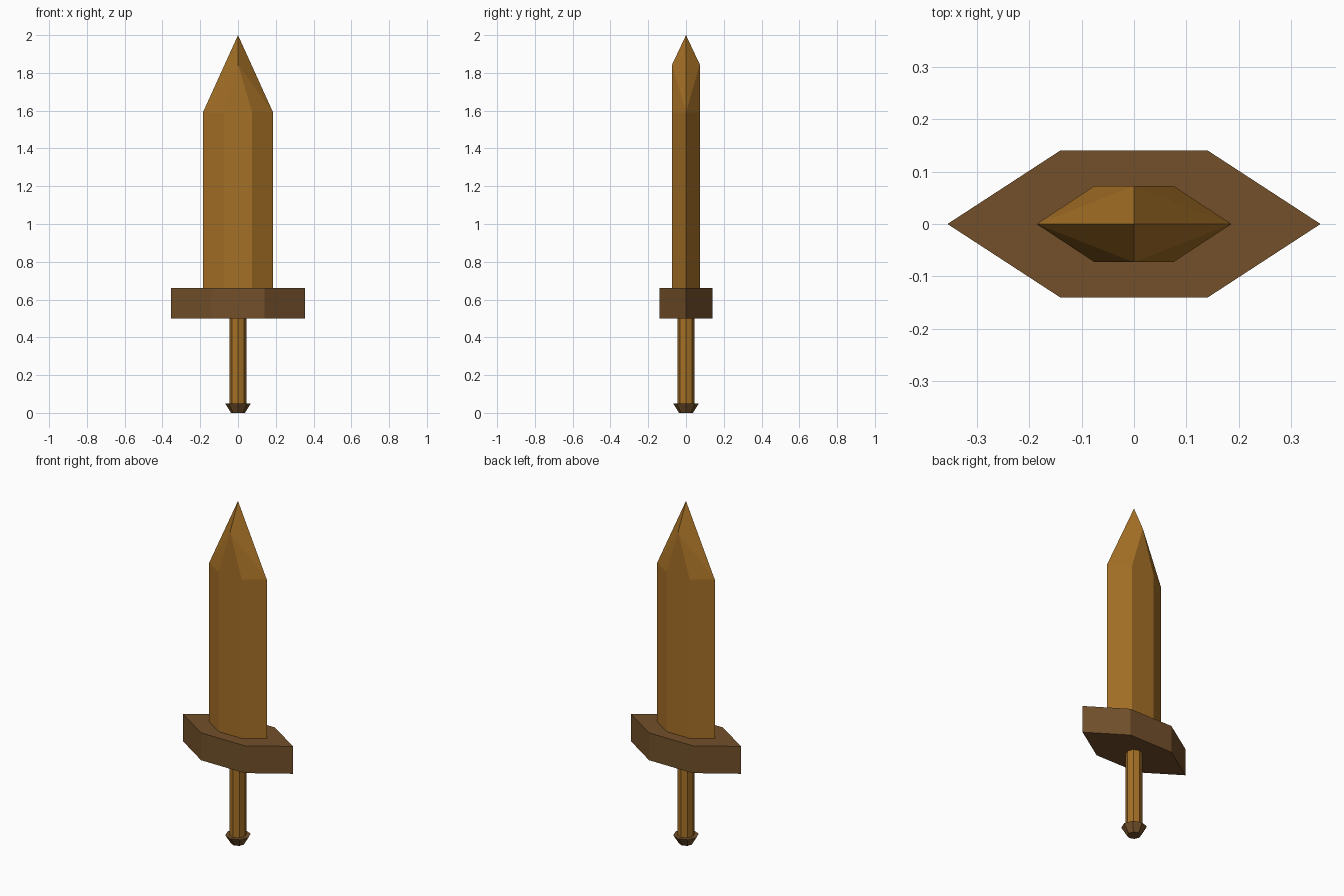
import bpy, bmesh, math

if "Cube" in bpy.data.objects:
    bpy.data.objects.remove(bpy.data.objects["Cube"])

def material(name, rgb):
    m = bpy.data.materials.new(name)
    m.diffuse_color = (*rgb, 1)
    m.use_nodes = True
    m.node_tree.nodes["Principled BSDF"].inputs["Base Color"].default_value = m.diffuse_color
    return m

light_wood = material("light wood", (0.376, 0.162, 0.0194))
dark_wood = material("dark wood", (0.168, 0.080, 0.023))

def make(name, verts, faces, mat):
    bm = bmesh.new()
    vs = [bm.verts.new(v) for v in verts]
    for f in faces:
        bm.faces.new([vs[i] for i in f])
    bmesh.ops.recalc_face_normals(bm, faces=bm.faces[:])
    me = bpy.data.meshes.new(name)
    bm.to_mesh(me)
    bm.free()
    me.materials.append(mat)
    ob = bpy.data.objects.new(name, me)
    bpy.context.collection.objects.link(ob)

def prism(name, lower, upper, z0, z1, mat):
    n = len(lower)
    verts = [(x, y, z0) for x, y in lower] + [(x, y, z1) for x, y in upper]
    faces = [(i, (i + 1) % n, n + (i + 1) % n, n + i) for i in range(n)]
    make(name, verts, faces + [tuple(range(n)), tuple(range(n, 2 * n))], mat)

def hexagon(w, fx, fy):
    return [(w, 0), (fx, fy), (-fx, fy), (-w, 0), (-fx, -fy), (fx, -fy)]

def octagon(r):
    return [(r * math.cos(i * math.pi / 4), r * math.sin(i * math.pi / 4)) for i in range(8)]

# pommel, grip and cross guard
prism("pommel", octagon(0.037), octagon(0.068), 0, 0.05, dark_wood)
prism("grip", octagon(0.045), octagon(0.045), 0.05, 0.5, light_wood)
prism("guard", hexagon(0.356, 0.141, 0.14), hexagon(0.356, 0.141, 0.14), 0.5, 0.66, dark_wood)

# blade: hexagonal bar whose flats end in a triangle below the pointed tip
ring = hexagon(0.186, 0.075, 0.073)
verts = [(x, y, z) for z in (0.66, 1.59) for x, y in ring]
verts += [(0, 0.073, 1.845), (0, -0.073, 1.845), (0, 0, 2)]
faces = [(i, (i + 1) % 6, 6 + (i + 1) % 6, 6 + i) for i in range(6)]
faces += [tuple(range(6)), (7, 8, 12), (10, 11, 13)]
for edge, corner, ridge in ((6, 7, 12), (9, 8, 12), (9, 10, 13), (6, 11, 13)):
    faces += [(edge, corner, ridge), (edge, ridge, 14)]
make("blade", verts, faces, light_wood)
